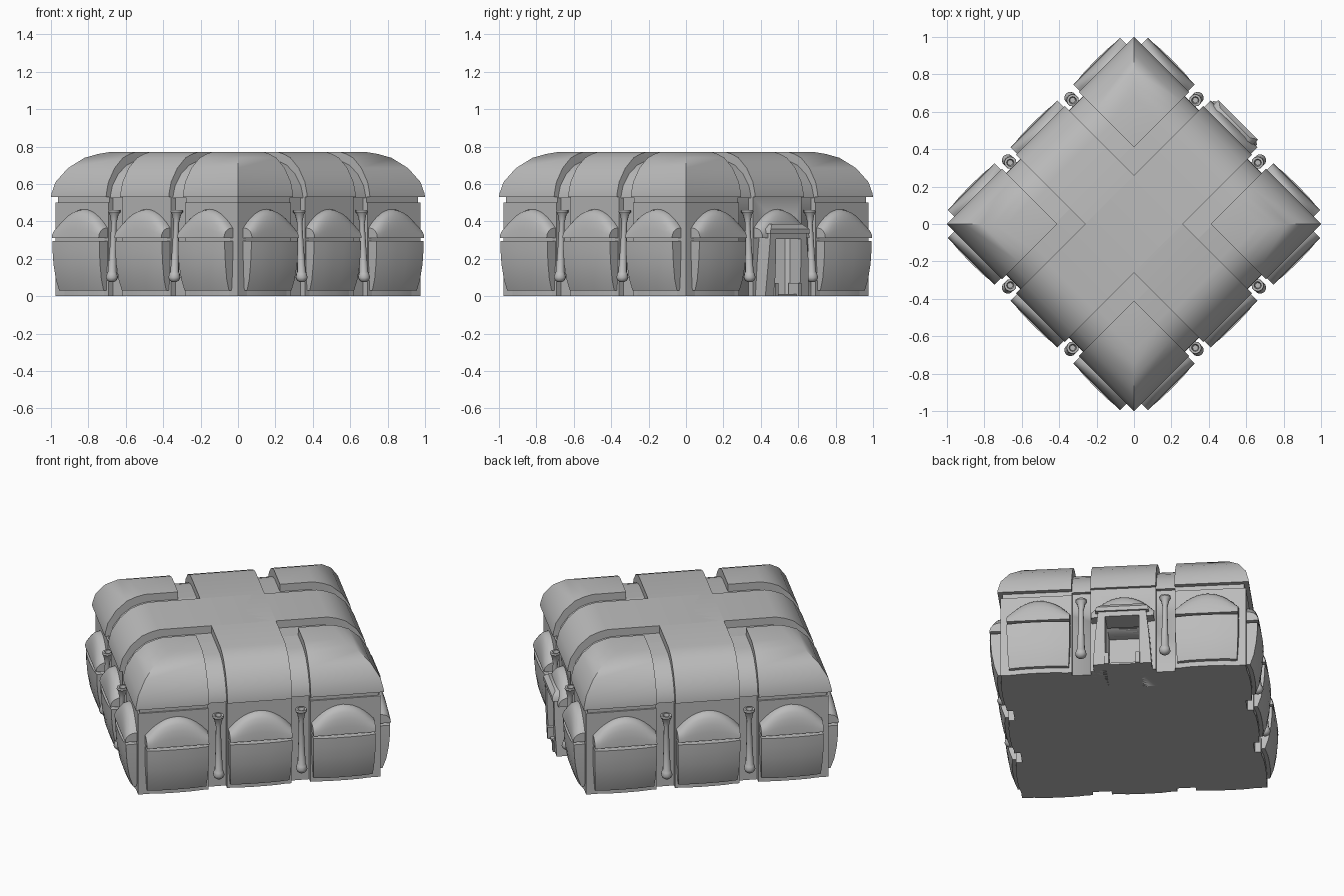
import bpy, bmesh, math
from mathutils import Matrix, Vector

if "Cube" in bpy.data.objects:
    bpy.data.objects.remove(bpy.data.objects["Cube"], do_unlink=True)

grey = bpy.data.materials.new("plain_grey")
grey.use_nodes = True
GREY = (0.5, 0.5, 0.5, 1)
grey.diffuse_color = GREY
grey.node_tree.nodes["Principled BSDF"].inputs["Base Color"].default_value = GREY


def turn(k):
    """Rotation taking (outward, along, up) to wall number k."""
    return Matrix.Rotation(math.radians(45 + 90 * k), 4, "Z")


def finish(name, bm, k, angle=40):
    bmesh.ops.recalc_face_normals(bm, faces=bm.faces)
    bm.transform(turn(k))
    mesh = bpy.data.meshes.new(name)
    bm.to_mesh(mesh)
    bm.free()
    mesh.materials.append(grey)
    mesh.shade_smooth()
    mesh.set_sharp_from_angle(angle=math.radians(angle))
    ob = bpy.data.objects.new(name, mesh)
    bpy.context.collection.objects.link(ob)
    return ob


def loft(name, rings, k, closed=True, angle=40):
    """Skin a list of equal-length closed outlines and cap the ends."""
    bm = bmesh.new()
    vs = [[bm.verts.new(p) for p in ring] for ring in rings]
    n = len(vs[0])
    for a, b in zip(vs, vs[1:]):
        for i in range(n):
            bm.faces.new((a[i], a[(i + 1) % n], b[(i + 1) % n], b[i]))
    if closed:
        bm.faces.new(vs[0])
        bm.faces.new(vs[-1])
    return finish(name, bm, k, angle)


def rect(o0, o1, a0, a1, z):
    return [(o0, a0, z), (o1, a0, z), (o1, a1, z), (o0, a1, z)]


def box(name, k, o0, o1, a0, a1, z0, z1):
    return loft(name, [rect(o0, o1, a0, a1, z) for z in (z0, z1)], k)


# Roof curve: distance from the centre line, height
ROOF = [(0.707, 0.53), (0.705, 0.55), (0.69, 0.61), (0.643, 0.685),
        (0.58, 0.74), (0.53, 0.76), (0.48, 0.772)]
INNER, ARM, WALL = 0.29, 0.184, 0.69


def vault(name, k, half, scale, drop):
    half_curve = [(d * scale, z - drop * (z - 0.5) / 0.27) for d, z in ROOF]
    curve = half_curve + [(-d, z) for d, z in reversed(half_curve)]
    return loft(name, [[(d, a, z) for d, z in curve] for a in (-half, half)], k)


# Crossing roof vaults and the recessed roof in the channels between them
for k in range(2):
    vault("roof_vault", k, ARM, 1, 0)
    vault("roof_channel", k, INNER + 0.01, 0.955, 0.045)

# Inner body
core = box("core_wall", 0, -0.655, 0.655, -0.655, 0.655, 0, 0.53)


def lower_cushion(k, a):
    rings = []
    for z, w, o in [(0, 0.163, 0.70), (0.03, 0.163, 0.70), (0.03, 0.168, 0.722),
                    (0.09, 0.172, 0.743), (0.17, 0.176, 0.757),
                    (0.24, 0.177, 0.763), (0.295, 0.177, 0.764)]:
        front = [(o - 0.012 * abs(s) ** 3, a + s * w, z)
                 for s in (-1, -0.6, -0.2, 0.2, 0.6, 1)]
        rings.append([(0.64, a - w, z)] + front + [(0.64, a + w, z)])
    loft("lower_cushion", rings, k)


def hood(k, a):
    """Arched cushion that leans back to the wall."""
    rings = []
    for i in range(-6, 7):
        s = i / 6
        rise = 0.055 + 0.1 * (1 - s * s)
        ring = [(0.66, a + s * 0.177, 0.31)]
        for j in range(6):
            t = j / 5 * math.pi / 2
            ring.append((0.69 + 0.067 * math.cos(t) ** 0.8, a + s * 0.177,
                         0.31 + rise * math.sin(t)))
        ring.append((0.66, a + s * 0.177, 0.31 + rise))
        rings.append(ring)
    loft("arched_hood", rings, k)


def drain(k, a):
    """Slim flared pipe standing in a channel, leaning out at the foot."""
    profile = [(0.012, 0.075), (0.026, 0.085), (0.033, 0.1), (0.028, 0.12),
               (0.023, 0.13), (0.018, 0.25), (0.014, 0.39), (0.024, 0.435),
               (0.034, 0.45), (0.032, 0.46), (0.02, 0.46), (0.015, 0.43)]
    rings = [[(0.722 - 0.05 * z + r * math.cos(i * math.pi / 5),
               a + r * math.sin(i * math.pi / 5), z) for i in range(10)]
             for r, z in profile]
    loft("drain_pipe", rings, k)


doorway_walls = [core]
for k in range(4):
    # Corner pavilion: domed roof over a square wall
    loft("corner_roof", [rect(INNER, d, INNER, d, z) for d, z in ROOF], k)
    box("corner_wall", k, INNER, WALL, INNER, WALL, 0, 0.5)
    box("corner_cornice", k, INNER, 0.68, INNER, 0.68, 0.5, 0.54)
    # Middle bay
    bay = box("middle_wall", k, 0.5, WALL, -ARM, ARM, 0, 0.53)
    if k == 0:
        doorway_walls.append(bay)
    for a in (-0.474, 0, 0.474):
        hood(k, a)
        if k or a:
            lower_cushion(k, a)
    for a in (-0.236, 0.236):
        drain(k, a)

# Doorway opening
cutter = box("doorway_cutter", 0, 0.5, 0.9, -0.095, 0.095, -0.1, 0.31)
cutter.hide_render = True
cutter.hide_viewport = True
for wall in doorway_walls:
    mod = wall.modifiers.new("doorway", "BOOLEAN")
    mod.operation = "DIFFERENCE"
    mod.solver = "EXACT"
    mod.object = cutter
box("door_step", 0, 0.5, 0.76, -0.095, 0.095, 0, 0.012)

# Door frame: splayed jambs, lintel and a stepped cap
for s in (-1, 1):
    loft("door_jamb", [rect(0.64, o, s * 0.095, s * w, z)
                       for z, w, o in [(0, 0.165, 0.765), (0.2, 0.15, 0.775),
                                       (0.335, 0.135, 0.775)]], 0)
    box("jamb_foot", 0, 0.70, 0.775, *sorted((s * 0.075, s * 0.1)), 0, 0.07)
loft("door_lintel", [rect(0.64, 0.775, -0.135, 0.135, 0.305),
                     rect(0.64, 0.775, -0.135, 0.135, 0.335)], 0)
loft("door_cap", [rect(0.64, 0.787, -0.15, 0.15, 0.335),
                  rect(0.64, 0.787, -0.145, 0.145, 0.36),
                  rect(0.64, 0.765, -0.115, 0.115, 0.385)], 0)
